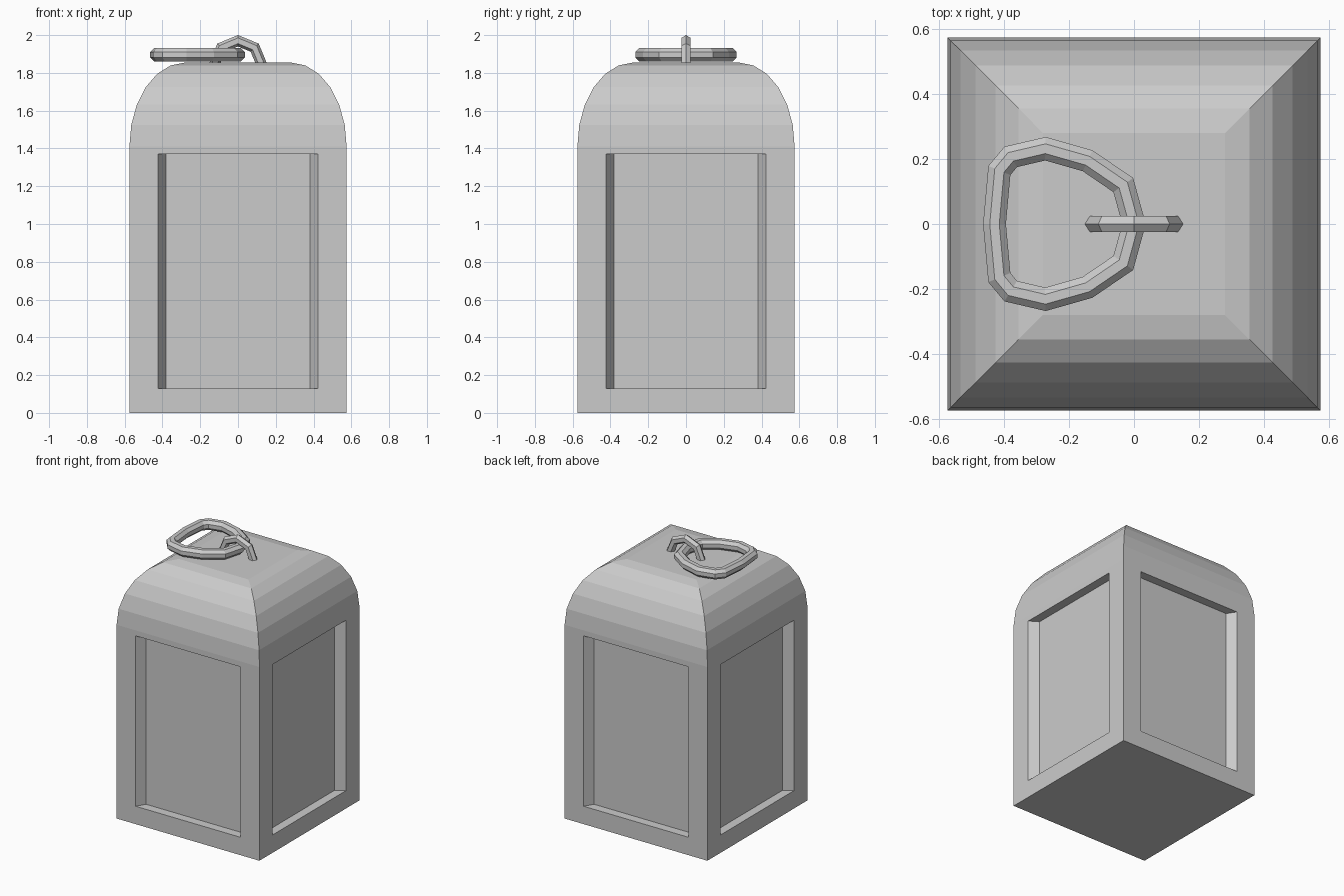
import bpy, bmesh
from math import sin, cos, pi, radians
from mathutils import Vector, Matrix

if "Cube" in bpy.data.objects:
    bpy.data.objects.remove(bpy.data.objects["Cube"])


def finish(bm, name):
    bmesh.ops.remove_doubles(bm, verts=bm.verts, dist=0.0005)
    bmesh.ops.recalc_face_normals(bm, faces=bm.faces)
    mesh = bpy.data.meshes.new(name)
    bm.to_mesh(mesh)
    bm.free()
    ob = bpy.data.objects.new(name, mesh)
    bpy.context.collection.objects.link(ob)
    return ob


def face(bm, points, mat=Matrix.Identity(4)):
    bm.faces.new([bm.verts.new(mat @ Vector(p)) for p in points])


def rect(x, y, z0, z1):
    return [(-x, y, z0), (x, y, z0), (x, y, z1), (-x, y, z1)]


def bridge(bm, a, b, mat):
    for i in range(4):
        j = (i + 1) % 4
        face(bm, (a[i], a[j], b[j], b[i]), mat)


def tube(name, path, normal, radius, sides, phase, closed=False, end_tangent=None):
    """Mitred tube along a planar path; normal is the plane's normal."""
    bm = bmesh.new()
    pts = [Vector(p) for p in path]
    n, rings = len(pts), []
    normal = Vector(normal)
    for i, p in enumerate(pts):
        d_in = (p - pts[i - 1]).normalized()
        d_out = (pts[(i + 1) % n] - p).normalized()
        if not closed and i == 0:
            t, ref = Vector(end_tangent), d_out
        elif not closed and i == n - 1:
            t, ref = -Vector(end_tangent), d_in
        else:
            t, ref = (d_in + d_out).normalized(), d_in
        side = t.cross(normal) / t.dot(ref)
        rings.append([bm.verts.new(p + radius * (cos(a) * side + sin(a) * normal))
                      for a in (phase + 2 * pi * k / sides for k in range(sides))])
    for i in range(n if closed else n - 1):
        a, b = rings[i], rings[(i + 1) % n]
        for k in range(sides):
            m = (k + 1) % sides
            bm.faces.new((a[k], a[m], b[m], b[k]))
    if not closed:
        bm.faces.new(rings[0])
        bm.faces.new(rings[-1])
    return finish(bm, name)


# Body: four recessed sides with a rounded square dome on top
W, SHOULDER, TOP, FLAT = 0.575, 1.41, 1.855, 0.28
profile = [(FLAT + (W - FLAT) * cos(radians(15 * i)),
            SHOULDER + (TOP - SHOULDER) * sin(radians(15 * i))) for i in range(7)]
bm = bmesh.new()
outer = rect(W, -W, 0, SHOULDER)
opening = rect(0.423, -W, 0.13, 1.37)
panel = rect(0.382, -W + 0.065, 0.13, 1.37)
for q in range(4):
    rot = Matrix.Rotation(q * pi / 2, 4, 'Z')
    bridge(bm, outer, opening, rot)
    bridge(bm, opening, panel, rot)
    face(bm, panel, rot)
    for (r0, z0), (r1, z1) in zip(profile, profile[1:]):
        face(bm, [(-r0, -r0, z0), (r0, -r0, z0), (r1, -r1, z1), (-r1, -r1, z1)], rot)
for r, z in ((W, 0), (FLAT, TOP)):
    face(bm, [(-r, -r, z), (r, -r, z), (r, r, z), (-r, r, z)])
finish(bm, "lantern_body")

# Small arched staple on top
arch = [(-0.125 * cos(pi * i / 4), 0, 1.845 + 0.125 * sin(pi * i / 4)) for i in range(5)]
tube("handle_staple", arch, (0, 1, 0), 0.028, 6, 0, end_tangent=(0, 0, 1))

# Carrying ring lying to one side, passing through the staple
half = [(-0.033, 0.12), (-0.143, 0.195), (-0.273, 0.232), (-0.38, 0.207), (-0.415, 0.165)]
loop = [(0, 0)] + half + [(-0.43, 0)] + [(x, -y) for x, y in reversed(half)]
tube("carrying_ring", [(x, y, 1.896) for x, y in loop], (0, 0, 1), 0.038, 8, pi / 8, closed=True)
